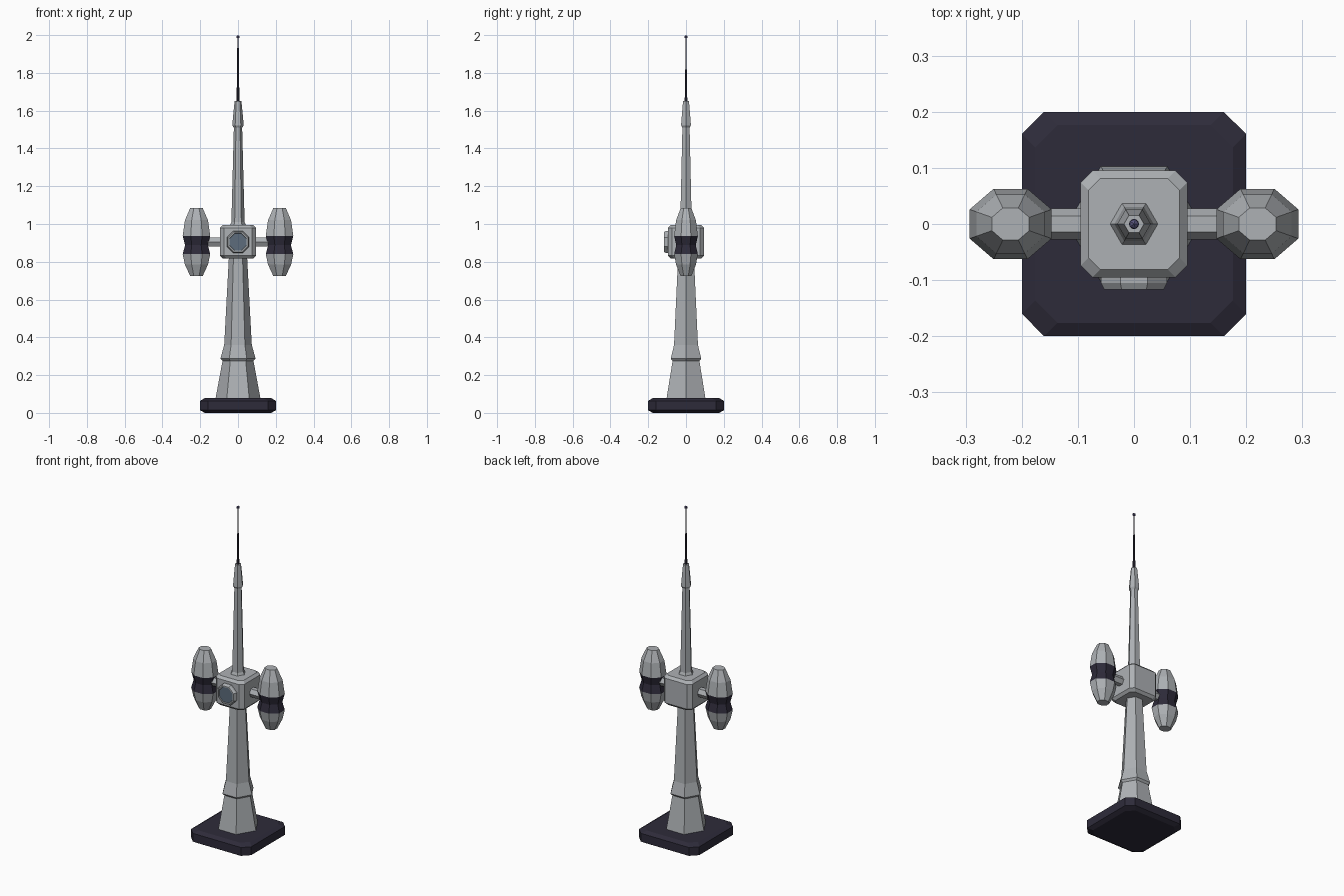
import bpy, bmesh
from math import pi, cos, sin
from mathutils import Matrix, Vector

if "Cube" in bpy.data.objects:
    bpy.data.objects.remove(bpy.data.objects["Cube"])


def material(name, rgb):
    m = bpy.data.materials.new(name)
    m.use_nodes = True
    m.diffuse_color = (*rgb, 1)
    m.node_tree.nodes["Principled BSDF"].inputs["Base Color"].default_value = (*rgb, 1)
    return m


GREY = material("light_grey", (0.42, 0.44, 0.46))
DARK = material("dark_slate", (0.027, 0.024, 0.042))
GLASS = material("blue_glass", (0.11, 0.15, 0.20))
LILAC = material("beacon_purple", (0.10, 0.09, 0.20))


def polygon(r, sides, phase=0, squash=1):
    angles = [phase + 2 * pi * i / sides for i in range(sides)]
    return [(r * cos(a), r * sin(a) * squash) for a in angles]


def chamfered_square(h, cut):
    k = h - cut
    return [(h, -k), (h, k), (k, h), (-k, h), (-h, k), (-h, -k), (-k, -h), (k, -h)]


def loft(name, rings, mats, matrix=Matrix(), rule=None):
    """Skin a stack of (outline, height) rings; rule(height) picks a material."""
    bm = bmesh.new()
    loops = [[bm.verts.new((x, y, z)) for x, y in pts] for pts, z in rings]
    n = len(loops[0])
    for a, b in zip(loops, loops[1:]):
        for i in range(n):
            j = (i + 1) % n
            bm.faces.new((a[i], a[j], b[j], b[i]))
    bm.faces.new(loops[0][::-1])
    bm.faces.new(loops[-1])
    if rule:
        for f in bm.faces:
            f.material_index = rule(f.calc_center_median().z)
    bmesh.ops.recalc_face_normals(bm, faces=bm.faces)
    bm.transform(matrix)
    me = bpy.data.meshes.new(name)
    bm.to_mesh(me)
    bm.free()
    for m in mats:
        me.materials.append(m)
    ob = bpy.data.objects.new(name, me)
    bpy.context.collection.objects.link(ob)
    return ob


def turned(name, profile, sides, mats, phase=0, squash=1, **kw):
    rings = [(polygon(r, sides, phase, squash), z) for r, z in profile]
    return loft(name, rings, mats, **kw)


def bevelled_block(name, half, z0, z1, cut, inset, drop, mat):
    inner, outer = chamfered_square(half - inset, cut), chamfered_square(half, cut)
    loft(name, [(inner, z0), (outer, z0 + drop), (outer, z1 - drop), (inner, z1)], [mat])


# Base slab and central block
bevelled_block("base", 0.2, 0, 0.078, 0.04, 0.024, 0.014, DARK)
bevelled_block("central_block", 0.095, 0.817, 0.995, 0.021, 0.014, 0.015, GREY)

# Hexagonal tower below and above the block
turned("lower_tower", [(0.12, 0.07), (0.082, 0.275), (0.093, 0.287), (0.073, 0.36),
                       (0.048, 0.83)], 6, [GREY])
turned("upper_tower", [(0.045, 0.99), (0.035, 1.01), (0.022, 1.51), (0.03, 1.522),
                       (0.027, 1.56), (0.018, 1.65)], 6, [GREY])

# Antenna and beacon
turned("antenna", [(0.008, 1.64), (0.007, 1.72), (0.005, 1.74), (0.004, 1.93),
                   (0.003, 1.98)], 6, [DARK])
bpy.ops.mesh.primitive_ico_sphere_add(subdivisions=1, radius=0.01, location=(0, 0, 1.99))
beacon = bpy.context.object
beacon.name = "beacon"
beacon.data.materials.append(LILAC)

# Octagonal porthole on the front
facing = Matrix.Translation((0, 0, 0.905)) @ Matrix.Rotation(pi / 2, 4, "X")
turned("porthole_frame", [(0.064, 0.09), (0.064, 0.105), (0.057, 0.117), (0.05, 0.117),
                          (0.047, 0.111)], 8, [GREY], phase=pi / 8, matrix=facing)
turned("porthole_glass", [(0.049, 0.108), (0.048, 0.114)], 8, [GLASS],
       phase=pi / 8, matrix=facing)

# Side arms and pods
pod_profile = [(0.036, 0.725), (0.066, 0.785), (0.079, 0.84), (0.065, 0.888),
               (0.079, 0.937), (0.066, 1.02), (0.036, 1.084)]
for side, s in (("left", 1), ("right", -1)):
    turned(side + "_arm", [(0.028, 0.08), (0.028, 0.17)], 6, [GREY], phase=pi / 2,
           matrix=Matrix.Translation((0, 0, 0.905)) @ Matrix.Rotation(s * pi / 2, 4, "Y"))
    turned(side + "_pod", pod_profile, 8, [GREY, DARK], phase=pi / 8, squash=0.86,
           matrix=Matrix.Translation((s * 0.22, 0, 0)),
           rule=lambda z: int(0.84 < z < 0.937))
